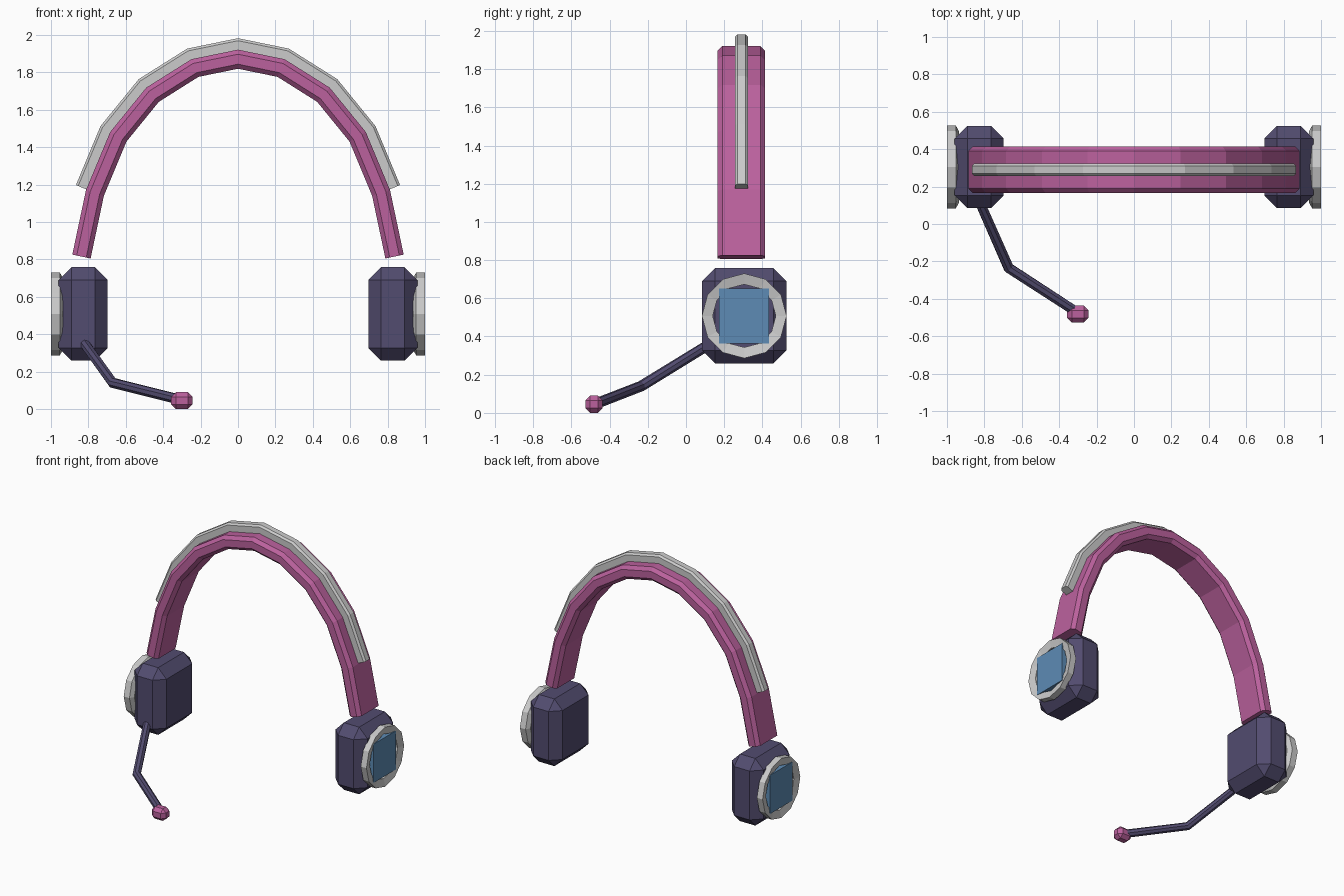
import bpy, bmesh, math
from mathutils import Vector

if "Cube" in bpy.data.objects:
    bpy.data.objects.remove(bpy.data.objects["Cube"])


def material(name, rgb):
    m = bpy.data.materials.new(name)
    m.diffuse_color = (*rgb, 1)
    m.use_nodes = True
    m.node_tree.nodes["Principled BSDF"].inputs["Base Color"].default_value = m.diffuse_color
    return m


PINK = material("pink", (0.50, 0.12, 0.34))
PURPLE = material("purple", (0.085, 0.072, 0.16))
BLUE = material("blue", (0.11, 0.26, 0.46))


def finish(name, bm, mat=None):
    bmesh.ops.recalc_face_normals(bm, faces=bm.faces[:])
    me = bpy.data.meshes.new(name)
    bm.to_mesh(me)
    bm.free()
    ob = bpy.data.objects.new(name, me)
    bpy.context.collection.objects.link(ob)
    if mat:
        me.materials.append(mat)
    return ob


def box(name, loc, size, bevel, mat):
    bm = bmesh.new()
    bmesh.ops.create_cube(bm, size=1)
    for v in bm.verts:
        v.co = Vector([a * b for a, b in zip(v.co, size)]) + Vector(loc)
    if bevel:
        bmesh.ops.bevel(bm, geom=bm.edges[:], offset=bevel, segments=1,
                        affect='EDGES', profile=0.5)
    return finish(name, bm, mat)


def bridge(bm, a, b):
    n = len(a)
    for i in range(n):
        bm.faces.new((a[i], a[(i + 1) % n], b[(i + 1) % n], b[i]))


def sweep(name, path, profile, ref, mat=None):
    """Sweep a closed (u, v) profile along a mitred path; v follows ref."""
    bm = bmesh.new()
    pts = [Vector(p) for p in path]
    dirs = [(b - a).normalized() for a, b in zip(pts, pts[1:])]
    rings = []
    for i, p in enumerate(pts):
        d0, d1 = dirs[max(i - 1, 0)], dirs[min(i, len(dirs) - 1)]
        t = (d0 + d1).normalized()
        v = (Vector(ref) - t * t.dot(Vector(ref))).normalized()
        u = t.cross(v) / t.dot(d0)
        rings.append([bm.verts.new(p + u * a + v * b) for a, b in profile])
    for a, b in zip(rings, rings[1:]):
        bridge(bm, a, b)
    bm.faces.new(rings[0])
    bm.faces.new(rings[-1])
    return finish(name, bm, mat)


def chamfered(hu, hv, c, shift=0):
    q = [(hu, hv - c), (hu - c, hv), (c - hu, hv), (-hu, hv - c),
         (-hu, c - hv), (c - hu, -hv), (hu - c, -hv), (hu, c - hv)]
    return [(u + shift, v) for u, v in q]


# Headband and the outer strip share one mirrored arch
half = [(0.837, 0.815), (0.765, 1.155), (0.64, 1.455), (0.457, 1.68), (0.23, 1.823)]
arch = [(-x, 0.29, z) for x, z in half] + [(0, 0.29, 1.87)]
arch += [(x, 0.29, z) for x, z in reversed(half)]
sweep("headband", arch, chamfered(0.05, 0.124, 0.024), (0, 1, 0), PINK)
sweep("headband_strip", arch[1:-1], chamfered(0.037, 0.034, 0.013, 0.073), (0, 1, 0))

# Ear cups with outer rings and square panels
CY, CZ = 0.305, 0.508
RING = [(0.935, 0.19), (0.953, 0.222), (1.0, 0.222), (0.987, 0.165), (0.94, 0.165)]
for side, s in (("left", -1), ("right", 1)):
    box(side + "_ear_cup", (s * 0.828, CY, CZ), (0.262, 0.44, 0.5), 0.068, PURPLE)
    bm = bmesh.new()
    loops = []
    for i in range(12):
        a = math.tau * i / 12
        loops.append([bm.verts.new((s * x, CY + r * math.cos(a), CZ + r * math.sin(a)))
                      for x, r in RING])
    for i in range(12):
        bridge(bm, loops[i], loops[(i + 1) % 12])
    finish(side + "_cup_ring", bm)
    box(side + "_cup_panel", (s * 0.97, CY - 0.002, CZ), (0.054, 0.262, 0.288), 0, BLUE)

# Microphone boom and tip
tube = [(0.028 * math.cos(math.tau * (i + 0.5) / 8), 0.028 * math.sin(math.tau * (i + 0.5) / 8))
        for i in range(8)]
sweep("microphone_boom", [(-0.835, 0.14, 0.37), (-0.67, -0.235, 0.14), (-0.30, -0.475, 0.047)],
      tube, (0, 0, 1), PURPLE)
box("microphone_tip", (-0.30, -0.482, 0.045), (0.114, 0.09, 0.09), 0.025, PINK)
